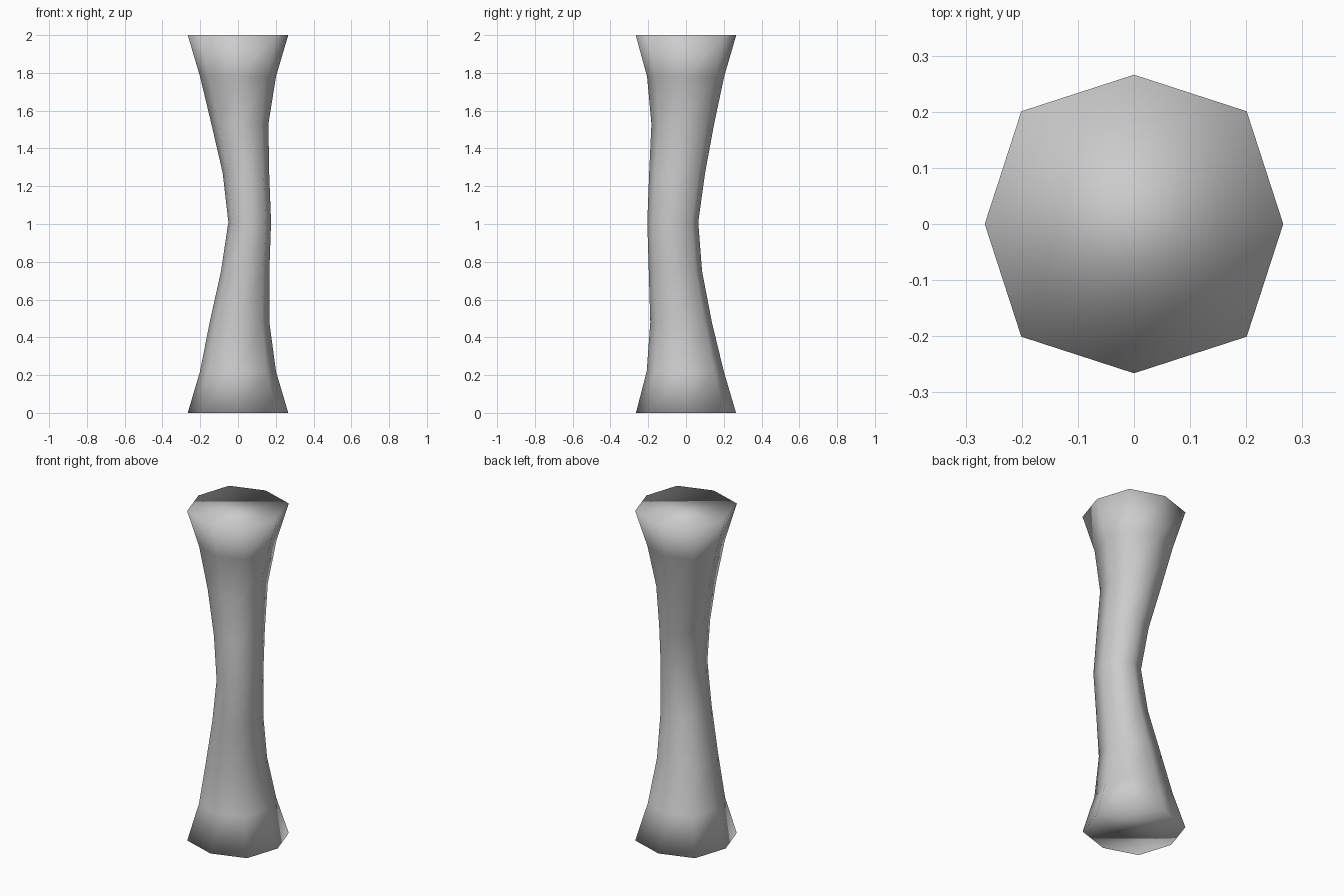
import bpy, bmesh

if "Cube" in bpy.data.objects:
    bpy.data.objects.remove(bpy.data.objects["Cube"])

# Rings of the bent column: z, centre x, centre y, half width x, half width y
rings = [
    (0.00, 0.000, 0.000, 0.266, 0.265),
    (0.22, 0.000, -0.004, 0.201, 0.204),
    (0.48, 0.008, -0.026, 0.158, 0.163),
    (0.75, 0.038, -0.056, 0.128, 0.141),
    (1.01, 0.062, -0.070, 0.113, 0.135),
    (1.27, 0.042, -0.047, 0.123, 0.148),
    (1.53, 0.010, -0.017, 0.151, 0.166),
    (1.78, 0.000, -0.002, 0.201, 0.204),
    (2.00, 0.000, 0.000, 0.266, 0.266),
]
# Eight-sided section, with corners slightly squarer than a regular octagon
d = 0.755
section = [(1, 0), (d, d), (0, 1), (-d, d), (-1, 0), (-d, -d), (0, -1), (d, -d)]

bm = bmesh.new()
loops = [[bm.verts.new((cx + u * rx, cy + v * ry, z)) for u, v in section]
         for z, cx, cy, rx, ry in rings]

# Side walls
for low, high in zip(loops, loops[1:]):
    for i in range(8):
        j = (i + 1) % 8
        bm.faces.new((low[i], low[j], high[j], high[i]))

# End caps
bm.faces.new(loops[0][::-1])
bm.faces.new(loops[-1])

# Smooth all round, including across the cap rims
for f in bm.faces:
    f.smooth = True

mesh = bpy.data.meshes.new("bent_column")
bm.to_mesh(mesh)
bm.free()
bpy.context.collection.objects.link(bpy.data.objects.new("bent_column", mesh))
